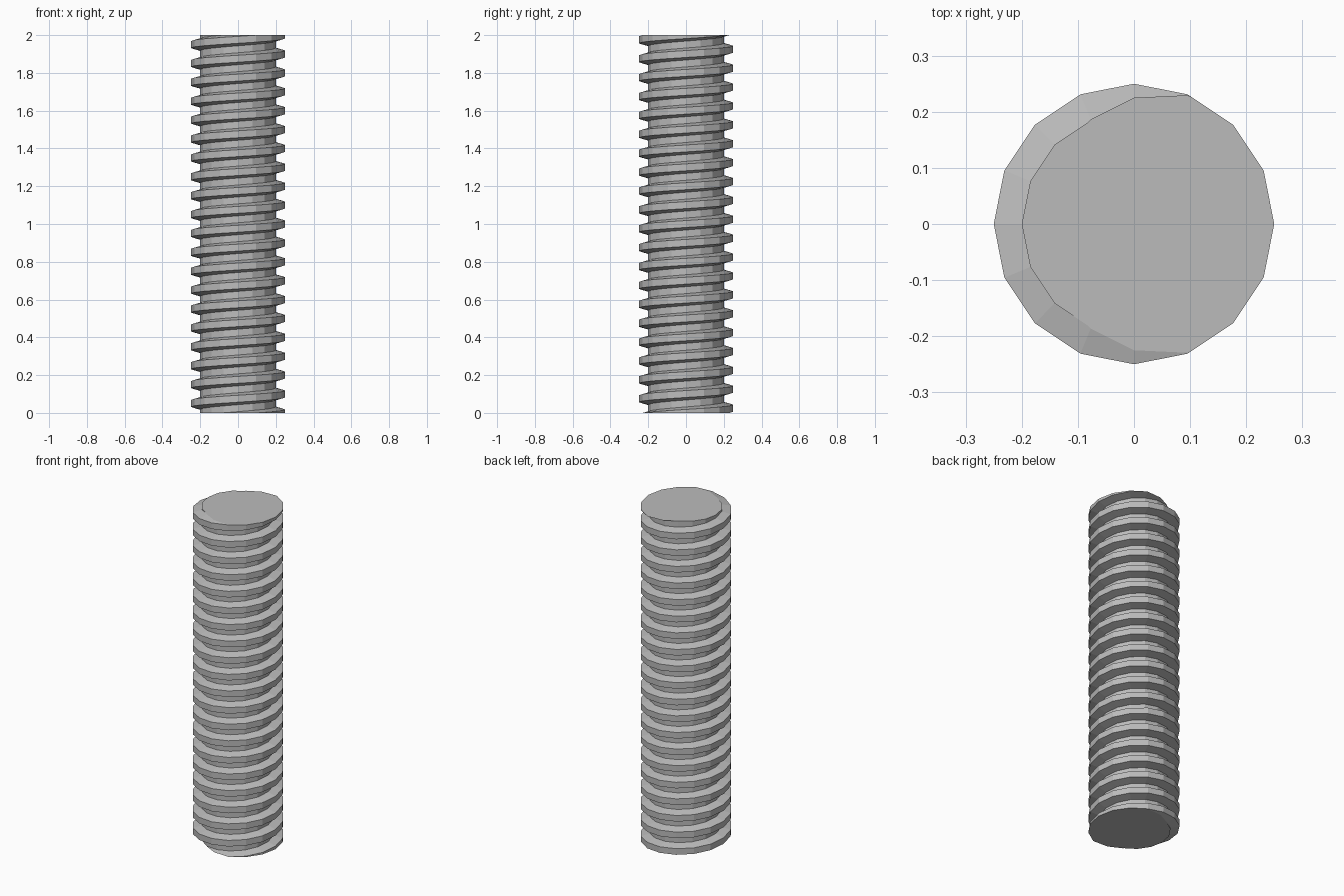
import bpy, bmesh
from math import cos, sin, pi

cube = bpy.data.objects.get("Cube")
if cube:
    bpy.data.objects.remove(cube)

SIDES, PITCH, HEIGHT = 16, 0.1, 2.0
ROOT, CREST = 0.2, 0.25
FLAT, FLANK = 0.366 * PITCH, 0.134 * PITCH

# Steel material
steel = bpy.data.materials.new("grey_steel")
steel.use_nodes = True
grey = (0.5, 0.5, 0.5, 1)
steel.diffuse_color = grey
steel.node_tree.nodes["Principled BSDF"].inputs["Base Color"].default_value = grey

# Trapezoidal thread profile (radius, height), crest centred on zero
profile = [(CREST, -FLAT / 2), (CREST, FLAT / 2),
           (ROOT, FLAT / 2 + FLANK), (ROOT, FLAT * 1.5 + FLANK)]

# Sweep the profile along a right-handed helix, beyond both ends
bm = bmesh.new()
turns = round(HEIGHT / PITCH) + 4
rows = []
for i in range(turns * SIDES + 1):
    a = 2 * pi * i / SIDES
    lift = PITCH * (i / SIDES - 2)
    rows.append([bm.verts.new((r * cos(a), r * sin(a), z + lift)) for r, z in profile])

# Join neighbouring rows, closing each turn onto the next one
for i in range(len(rows) - SIDES - 1):
    lower = rows[i] + [rows[i + SIDES][0]]
    upper = rows[i + 1] + [rows[i + 1 + SIDES][0]]
    for j in range(len(profile)):
        bm.faces.new((lower[j], upper[j], upper[j + 1], lower[j + 1]))

# Trim flat at both ends and cap
for z, n in ((0, -1), (HEIGHT, 1)):
    cut = bmesh.ops.bisect_plane(bm, geom=bm.verts[:] + bm.edges[:] + bm.faces[:], dist=1e-6,
                                 plane_co=(0, 0, z), plane_no=(0, 0, n), clear_outer=True)
    rim = [e for e in cut["geom_cut"] if isinstance(e, bmesh.types.BMEdge) and e.is_boundary]
    bmesh.ops.contextual_create(bm, geom=rim)
loose = [v for v in bm.verts if not v.link_faces]
bmesh.ops.delete(bm, geom=loose, context="VERTS")
bmesh.ops.recalc_face_normals(bm, faces=bm.faces[:])

mesh = bpy.data.meshes.new("threaded_rod")
bm.to_mesh(mesh)
bm.free()
mesh.materials.append(steel)
rod = bpy.data.objects.new("threaded_rod", mesh)
bpy.context.collection.objects.link(rod)
